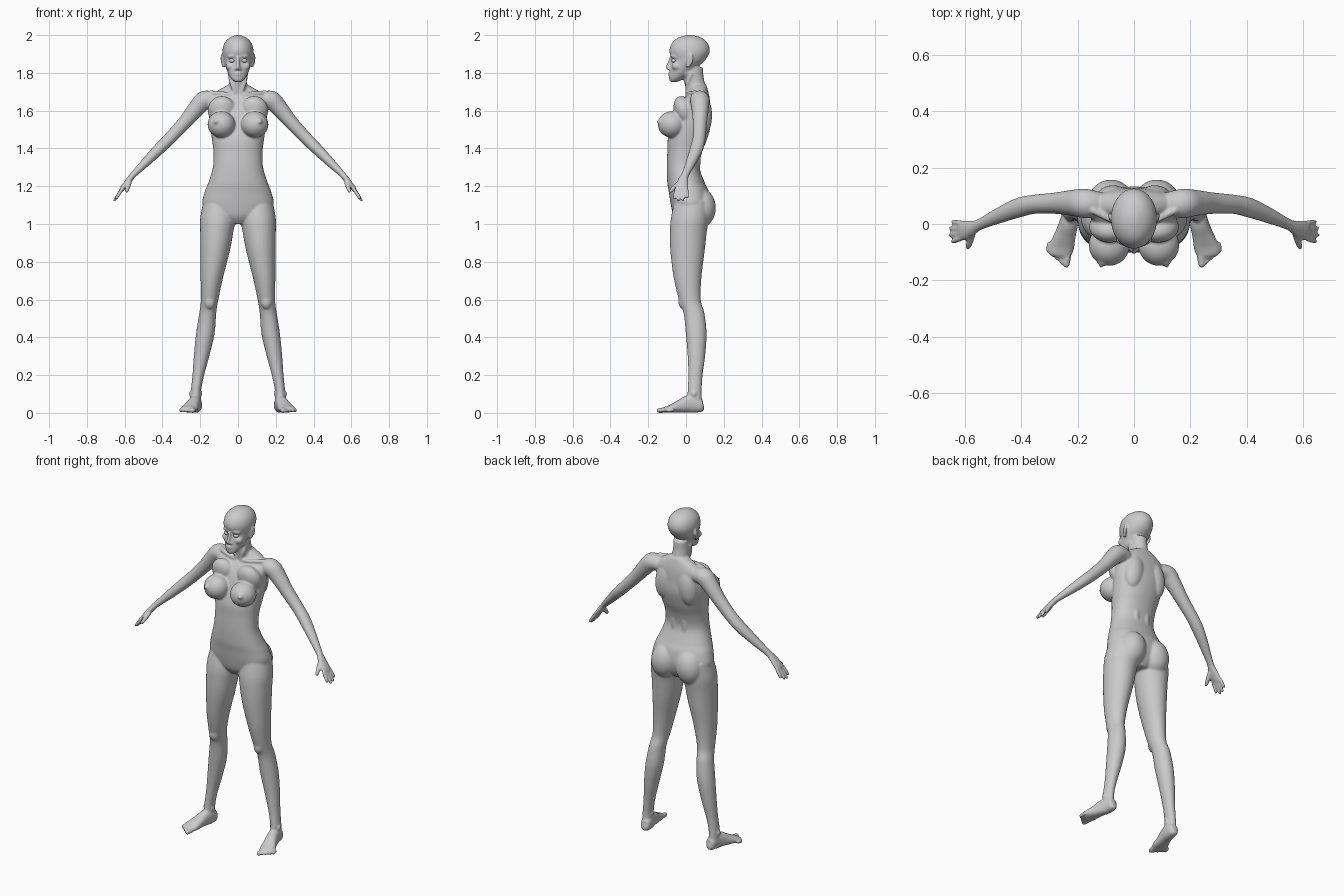
import bpy, bmesh, math
from mathutils import Vector, Matrix

parts = []


def make(name, bm, collect=True):
    bmesh.ops.recalc_face_normals(bm, faces=bm.faces)
    mesh = bpy.data.meshes.new(name)
    bm.to_mesh(mesh)
    bm.free()
    obj = bpy.data.objects.new(name, mesh)
    bpy.context.collection.objects.link(obj)
    if collect:
        parts.append(obj)
    return obj


def blend(p0, p1, p2, p3, t):
    return [0.5 * (2 * b + (c - a) * t + (2 * a - 5 * b + 4 * c - d) * t * t
                   + (3 * b - a - 3 * c + d) * t ** 3) for a, b, c, d in zip(p0, p1, p2, p3)]


def loft(name, secs, ref=(1, 0, 0), up=None, s=1, power=2.0, n=32, steps=5):
    """Closed smooth tube through sections (x, y, z, half width, half depth)."""
    ext = [secs[0]] + list(secs) + [secs[-1]]
    pts = [blend(*ext[i:i + 4], k / steps) for i in range(len(secs) - 1) for k in range(steps)]
    pts.append(list(secs[-1]))
    bm = bmesh.new()
    rings = []
    for i, p in enumerate(pts):
        a, b = pts[max(i - 1, 0)], pts[min(i + 1, len(pts) - 1)]
        t = Vector(up) if up else (Vector(b[:3]) - Vector(a[:3])).normalized()
        u = Vector(ref)
        u = (u - t * u.dot(t)).normalized()
        v = t.cross(u)
        ring = []
        for k in range(n):
            c, d = math.cos(2 * math.pi * k / n), math.sin(2 * math.pi * k / n)
            c = math.copysign(abs(c) ** (2 / power), c)
            d = math.copysign(abs(d) ** (2 / power), d)
            q = Vector(p[:3]) + u * c * max(p[3], .002) + v * d * max(p[4], .002)
            ring.append(bm.verts.new((q.x * s, q.y, q.z)))
        rings.append(ring)
    for r0, r1 in zip(rings, rings[1:]):
        for k in range(n):
            bm.faces.new((r0[k], r0[(k + 1) % n], r1[(k + 1) % n], r1[k]))
    bm.faces.new(rings[0])
    bm.faces.new(rings[-1])
    return make(name, bm)


def ball(name, c, r, rot=(0, 0, 0), s=1, collect=True):
    bm = bmesh.new()
    bmesh.ops.create_uvsphere(bm, u_segments=28, v_segments=18, radius=1)
    m = Matrix.Translation(c)
    for angle, axis in zip(rot, 'XYZ'):
        m = m @ Matrix.Rotation(math.radians(angle), 4, axis)
    bm.transform(Matrix.Diagonal((s, 1, 1, 1)) @ m @ Matrix.Diagonal((*r, 1)))
    return make(name, bm, collect)


def digit(name, a, b, r, s):
    """Finger or toe: a tapering capsule."""
    a, b = Vector(a), Vector(b)
    rows = [(0, .75), (.12, 1), (.5, 1), (.85, .85), (.96, .6), (1, .25)]
    loft(name, [(*a.lerp(b, t), r * k, r * k) for t, k in rows], ref=(.3, 1, .2), s=s, n=14, steps=3)


Z = (0, 0, 1)

# Torso and neck
loft("torso", [(0, .025, 1.0, .05, .06), (0, .025, 1.04, .14, .09), (0, .025, 1.10, .188, .105),
               (0, .015, 1.17, .176, .106), (0, 0, 1.22, .157, .099), (0, -.015, 1.30, .133, .087),
               (0, -.007, 1.38, .13, .092), (0, .008, 1.45, .138, .104), (0, .03, 1.53, .15, .102),
               (0, .04, 1.60, .155, .09), (0, .055, 1.66, .16, .071), (0, .068, 1.70, .115, .05),
               (0, .066, 1.735, .055, .042)], up=Z, power=2.2, n=48)
loft("neck", [(0, .065, 1.66, .06, .056), (0, .05, 1.73, .048, .054), (0, .038, 1.78, .046, .055),
              (0, .035, 1.83, .046, .055)], up=Z)

# Head and face
loft("head", [(0, -.064, 1.752, .018, .018), (0, -.052, 1.768, .036, .038), (0, -.03, 1.80, .054, .056),
              (0, -.008, 1.835, .066, .074), (0, .014, 1.87, .076, .09), (0, .019, 1.915, .082, .107),
              (0, .02, 1.955, .073, .096), (0, .02, 1.983, .049, .068), (0, .02, 1.997, .02, .028),
              (0, .02, 2.0, .003, .004)], up=Z, n=40)
ball("jaw_base", (0, .0, 1.805), (.052, .062, .036), (-20, 0, 0))
loft("nose", [(0, -.079, 1.885, .008, .008), (0, -.085, 1.86, .008, .011), (0, -.094, 1.83, .011, .013),
              (0, -.09, 1.817, .014, .01)], up=Z, n=16)
ball("upper_lip", (0, -.084, 1.797), (.02, .011, .006))
ball("lower_lip", (0, -.083, 1.786), (.017, .011, .006))
ball("chin", (0, -.072, 1.765), (.02, .016, .014))

for s, side in ((1, "left"), (-1, "right")):
    # Facial details
    ball(side + "_brow", (.032, -.066, 1.888), (.026, .014, .009), (0, 8, 22), s)
    ball(side + "_cheek", (.041, -.05, 1.835), (.024, .025, .022), s=s)
    ball(side + "_nostril", (.011, -.088, 1.82), (.008, .009, .007), s=s)
    ball(side + "_eye", (.031, -.062, 1.865), (.017, .015, .012), s=s, collect=False)
    ball(side + "_ear", (.082, .02, 1.867), (.007, .02, .036), (-12, 8, -22), s)
    ball(side + "_ear_lobe", (.077, .012, 1.838), (.007, .01, .012), s=s)

    # Neck cord, collar bone and trunk masses
    loft(side + "_neck_cord", [(.045, .03, 1.80, .01, .01), (.033, .008, 1.745, .012, .012),
                               (.014, .006, 1.69, .008, .008)], s=s, n=14)
    loft(side + "_collar_bone", [(.014, .008, 1.685, .011, .011), (.07, .012, 1.69, .011, .011),
                                 (.15, .05, 1.695, .013, .013)], ref=(0, 1, 0), s=s, n=14)
    ball(side + "_shoulder_blade", (.075, .088, 1.575), (.06, .05, .11), (0, -8, 0), s)
    ball(side + "_chest_muscle", (.085, -.01, 1.60), (.075, .052, .08), (20, 0, 0), s)
    ball(side + "_breast", (.088, -.075, 1.527), (.073, .074, .07), (0, 0, 12), s)
    ball(side + "_areola", (.113, -.137, 1.54), (.019, .012, .019), (0, 0, 18), s)
    ball(side + "_nipple", (.117, -.147, 1.541), (.008, .009, .008), s=s)
    ball(side + "_buttock", (.082, .074, 1.085), (.083, .084, .105), (0, -8, 0), s)
    ball(side + "_lower_back_muscle", (.035, .035, 1.34), (.03, .042, .16), s=s)

    # Leg
    loft(side + "_leg", [(.105, .03, 1.12, .078, .09), (.107, .02, 1.03, .093, .1),
                         (.113, .012, .95, .087, .097), (.122, .008, .85, .077, .09),
                         (.138, .008, .72, .06, .074), (.15, .02, .60, .046, .058),
                         (.16, .042, .53, .045, .055), (.173, .054, .42, .049, .055),
                         (.193, .055, .30, .041, .046), (.21, .05, .20, .031, .038),
                         (.222, .046, .12, .027, .037), (.225, .045, .05, .028, .04)], up=Z, s=s)
    ball(side + "_knee_cap", (.15, -.018, .59), (.028, .022, .04), s=s)
    for x in (.199, .25):
        ball(side + "_ankle_bone", (x, .042, .10), (.009, .014, .016), s=s)

    # Foot and toes
    loft(side + "_foot", [(.218, .094, .034, .01, .014), (.219, .083, .034, .026, .031),
                          (.222, .05, .044, .031, .044), (.23, .01, .046, .033, .045),
                          (.243, -.035, .034, .037, .033), (.256, -.078, .023, .044, .021),
                          (.264, -.105, .018, .041, .016), (.266, -.115, .016, .036, .012)],
         s=s, power=2.3)
    for i, length in enumerate((.05, .046, .04, .034, .028)):
        x, y = .236 + .016 * i, -.105 + .0075 * i
        digit(side + "_toe", (x, y + .01, .017), (x + .006, y - length, .011),
              (.0145, .0105, .01, .0095, .0095)[i], s)

    # Arm and palm
    loft(side + "_arm", [(.12, .068, 1.652, .045, .04), (.175, .073, 1.656, .052, .05),
                         (.22, .075, 1.612, .046, .045), (.28, .074, 1.54, .038, .037),
                         (.355, .07, 1.46, .034, .033), (.41, .058, 1.405, .035, .031),
                         (.48, .03, 1.335, .028, .025), (.55, -.002, 1.265, .02, .017),
                         (.575, -.014, 1.235, .027, .016), (.606, -.022, 1.196, .035, .0135),
                         (.619, -.024, 1.178, .031, .011)], ref=(0, 1, 0), s=s)

    # Fingers and thumb
    for y0, y1, x1, z1 in ((-.049, -.064, .649, 1.130), (-.032, -.04, .658, 1.118),
                           (-.015, -.016, .657, 1.121), (.002, .009, .647, 1.136)):
        digit(side + "_finger", (.609, y0, 1.192), (x1, y1, z1), .0098, s)
    digit(side + "_thumb", (.572, -.026, 1.228), (.592, -.088, 1.168), .0125, s)

# Fuse all the masses into one continuous skin
bpy.ops.object.select_all(action='DESELECT')
for p in parts:
    p.select_set(True)
bpy.context.view_layer.objects.active = parts[0]
bpy.ops.object.join()
body = bpy.context.view_layer.objects.active
body.name = "body"
fuse = body.modifiers.new("fuse", 'REMESH')
fuse.mode = 'VOXEL'
fuse.voxel_size = .0055
soften = body.modifiers.new("soften", 'SMOOTH')
soften.factor = .5
soften.iterations = 5
for m in ("fuse", "soften"):
    bpy.ops.object.modifier_apply(modifier=m)

for obj in bpy.context.scene.objects:
    obj.data.polygons.foreach_set("use_smooth", [True] * len(obj.data.polygons))
